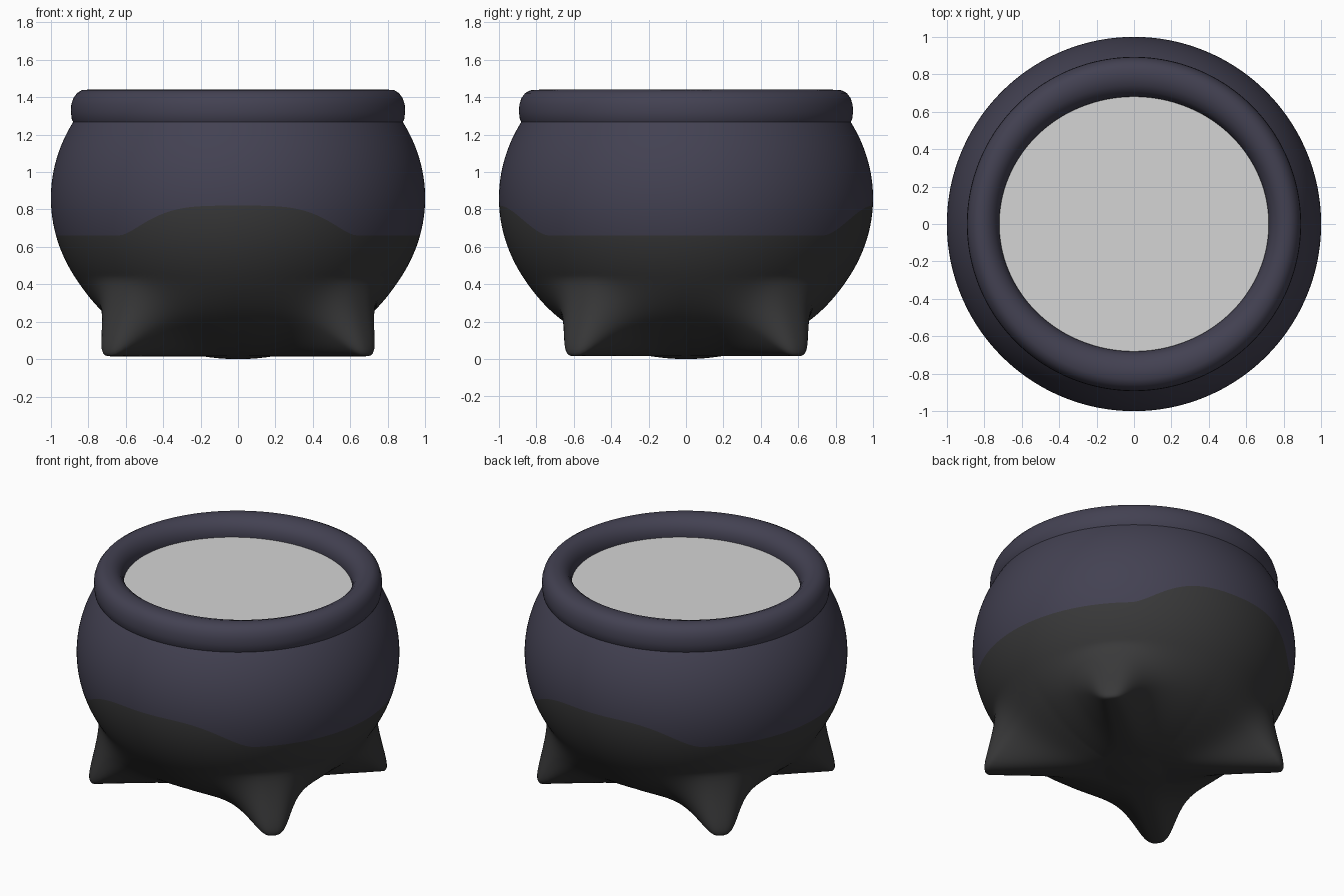
import bpy, bmesh, math

if "Cube" in bpy.data.objects:
    bpy.data.objects.remove(bpy.data.objects["Cube"])

SEGS = 192


def material(name, rgb):
    m = bpy.data.materials.new(name)
    m.diffuse_color = (*rgb, 1)
    m.use_nodes = True
    m.node_tree.nodes["Principled BSDF"].inputs["Base Color"].default_value = m.diffuse_color
    return m


NAVY = material("navy_iron", (0.056, 0.053, 0.084))
SOOT = material("soot_black", (0.041, 0.041, 0.042))
PALE = material("pale_liquid", (0.66, 0.66, 0.66))


def smoothstep(a, b, x):
    t = max(0.0, min(1.0, (x - a) / (b - a)))
    return t * t * (3 - 2 * t)


def lathe(name, point, rows, mats, mat_rule=lambda row: 0, cap=False):
    """Sweep point(row, angle) around z into a smooth surface."""
    bm = bmesh.new()
    rings = [[bm.verts.new(point(i, 2 * math.pi * j / SEGS)) for j in range(SEGS)]
             for i in range(rows)]
    for i in range(rows - 1):
        for j in range(SEGS):
            k = (j + 1) % SEGS
            f = bm.faces.new((rings[i][j], rings[i][k], rings[i + 1][k], rings[i + 1][j]))
            f.material_index = mat_rule(i)
    if cap:
        f = bm.faces.new(rings[0][::-1])
        f.material_index = mat_rule(0)
    for f in bm.faces:
        f.smooth = True
    me = bpy.data.meshes.new(name)
    bm.to_mesh(me)
    bm.free()
    for m in mats:
        me.materials.append(m)
    ob = bpy.data.objects.new(name, me)
    bpy.context.collection.objects.link(ob)
    return ob


# Body: squashed sphere, with four feet pulled out of the underside
LOWER, UPPER = 64, 20
HALF_H = 0.86
FEET = [math.radians(a) for a in (41, 139, 221, 319)]


def phi_at(z):
    return math.acos((HALF_H - z) / HALF_H)


def body_point(i, a):
    # soot line rises at the front and back
    edge = phi_at(0.66 + 0.16 * smoothstep(0.75, 1.0, abs(math.sin(a))))
    if i <= LOWER:
        phi = 0.02 + (edge - 0.02) * i / LOWER
    else:
        phi = edge + (phi_at(1.28) - edge) * (i - LOWER) / UPPER
    r, z = math.sin(phi), HALF_H * (1 - math.cos(phi))
    x, y = r * math.cos(a), r * math.sin(a)
    foot = min(FEET, key=lambda f: -math.cos(a - f))
    v = abs(r * math.sin(a - foot))
    w = 1 / (1 + (v / 0.15) ** 3)
    h = 1 - smoothstep(0.24, 0.44, z)
    push = 0.21 * w * h * smoothstep(0.05, 0.24, z)
    z += w * h * (min(z, 0.015) - z)
    return x + push * math.cos(foot), y + push * math.sin(foot), z


lathe("cauldron_body", body_point, LOWER + UPPER + 1, [NAVY, SOOT],
      lambda i: 1 if i < LOWER else 0, cap=True)

# Rim: rounded lip with a slightly oval opening
RIM = [(0.87, 1.25), (0.888, 1.28), (0.893, 1.32), (0.891, 1.36), (0.88, 1.395),
       (0.86, 1.422), (0.835, 1.437), (0.80, 1.44), (0.77, 1.428), (0.745, 1.405),
       (0.728, 1.375), (0.72, 1.34), (0.722, 1.30), (0.735, 1.26)]


def rim_point(i, a):
    r, z = RIM[i]
    squash = 1 - 0.055 * smoothstep(0.86, 0.72, r) if r < 0.86 else 1
    return r * math.cos(a), r * math.sin(a) * squash, z


lathe("rim", rim_point, len(RIM), [NAVY])

# Liquid: flat oval surface inside the rim
lathe("liquid", lambda i, a: ((0.3, 0.73)[i] * math.cos(a),
                              (0.3, 0.69)[i] * math.sin(a), 1.32),
      2, [PALE], cap=True)
for f in bpy.data.objects["liquid"].data.polygons:
    f.use_smooth = False
    if f.normal.z < 0:
        f.flip()
